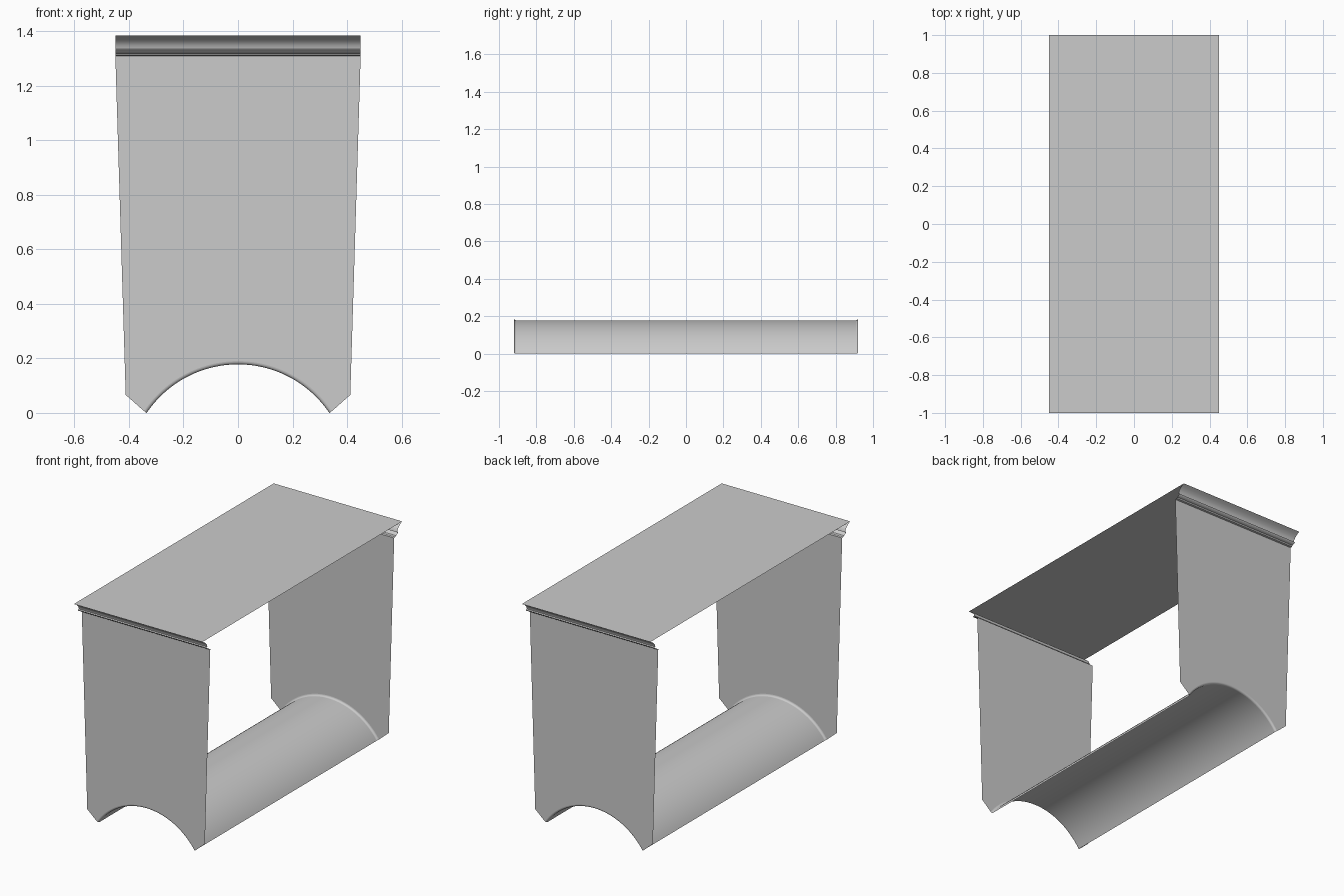
import bpy, bmesh, math

cube = bpy.data.objects.get("Cube")
if cube:
    bpy.data.objects.remove(cube, do_unlink=True)

HALF_WIDTH, HALF_DEPTH, WALL_Y = 0.45, 1.0, 0.92
WALL_TOP, TOP = 1.31, 1.385
FOOT_X, FOOT_Z = 0.412, 0.066
SPRING_X, RISE = 0.335, 0.178
ROUND = 0.012
STEPS = 48

# Arch circle from its half span and rise
RADIUS = (SPRING_X ** 2 + RISE ** 2) / (2 * RISE)
CENTRE_Z = RISE - RADIUS
SPAN = math.asin(SPRING_X / RADIUS)

stone = bpy.data.materials.new("light grey stone")
stone.use_nodes = True
grey = (0.6, 0.6, 0.6, 1.0)
stone.diffuse_color = grey
stone.node_tree.nodes["Principled BSDF"].inputs["Base Color"].default_value = grey


def arc(radius, y):
    """Points along the arch at one radius and depth."""
    points = []
    for i in range(STEPS + 1):
        a = SPAN * (2 * i / STEPS - 1)
        points.append((radius * math.sin(a), y, CENTRE_Z + radius * math.cos(a)))
    return points


def strips(rows):
    """Faces that join neighbouring rows of points."""
    n = len(rows[0])
    verts = [p for row in rows for p in row]
    faces = [(r * n + i, r * n + i + 1, (r + 1) * n + i + 1, (r + 1) * n + i)
             for r in range(len(rows) - 1) for i in range(n - 1)]
    return verts, faces


def sheet(name, verts, faces, outward):
    """Thin surface whose first face points along outward."""
    mesh = bpy.data.meshes.new(name)
    mesh.from_pydata(verts, [], faces)
    bm = bmesh.new()
    bm.from_mesh(mesh)
    bm.normal_update()
    bm.faces.ensure_lookup_table()
    facing = sum(n * o for n, o in zip(bm.faces[0].normal, outward))
    if facing < 0:
        bmesh.ops.reverse_faces(bm, faces=bm.faces[:])
    bm.to_mesh(mesh)
    bm.free()
    mesh.materials.append(stone)
    obj = bpy.data.objects.new(name, mesh)
    bpy.context.collection.objects.link(obj)
    bpy.ops.object.select_all(action="DESELECT")
    obj.select_set(True)
    bpy.context.view_layer.objects.active = obj
    bpy.ops.object.shade_smooth_by_angle(angle=math.radians(30))
    return obj


# Flat top slab surface
w, d = HALF_WIDTH, HALF_DEPTH
sheet("top_panel", [(-w, -d, TOP), (w, -d, TOP), (w, d, TOP), (-w, d, TOP)],
      [(0, 1, 2, 3)], (0, 0, 1))

# Curved underside, running between the end walls
inner = WALL_Y - ROUND
sheet("arch_soffit", *strips([arc(RADIUS, -inner), arc(RADIUS, inner)]), (0, 0, -1))

# Moulding profile (y, z), from the wall out to the top edge
profile = [(WALL_Y, WALL_TOP), (0.932, 1.312), (0.937, 1.319), (0.945, 1.321),
           (0.955, 1.326), (0.959, 1.332), (0.95, 1.335), (0.953, 1.348),
           (0.963, 1.362), (0.980, 1.375), (HALF_DEPTH, TOP)]

for side, end in ((-1, "front"), (1, "back")):
    # Tapered end wall with arched lower edge
    y = side * WALL_Y
    outline = arc(RADIUS + ROUND, y)
    outline += [(FOOT_X, y, FOOT_Z), (w, y, WALL_TOP),
                (-w, y, WALL_TOP), (-FOOT_X, y, FOOT_Z)]
    sheet(end + "_wall", outline, [tuple(range(len(outline)))], (0, side, 0))

    # Rounded edge between wall and soffit
    rows = []
    for i in range(6):
        a = math.pi / 2 * i / 5
        rows.append(arc(RADIUS + ROUND * (1 - math.sin(a)),
                        side * (inner + ROUND * math.cos(a))))
    sheet(end + "_arch_edge", *strips(rows), (0, side, 0))

    # Stepped moulding under the top
    rows = [[(-w, side * py, pz), (w, side * py, pz)] for py, pz in profile]
    sheet(end + "_moulding", *strips(rows), (0, side * 0.1, -1))
